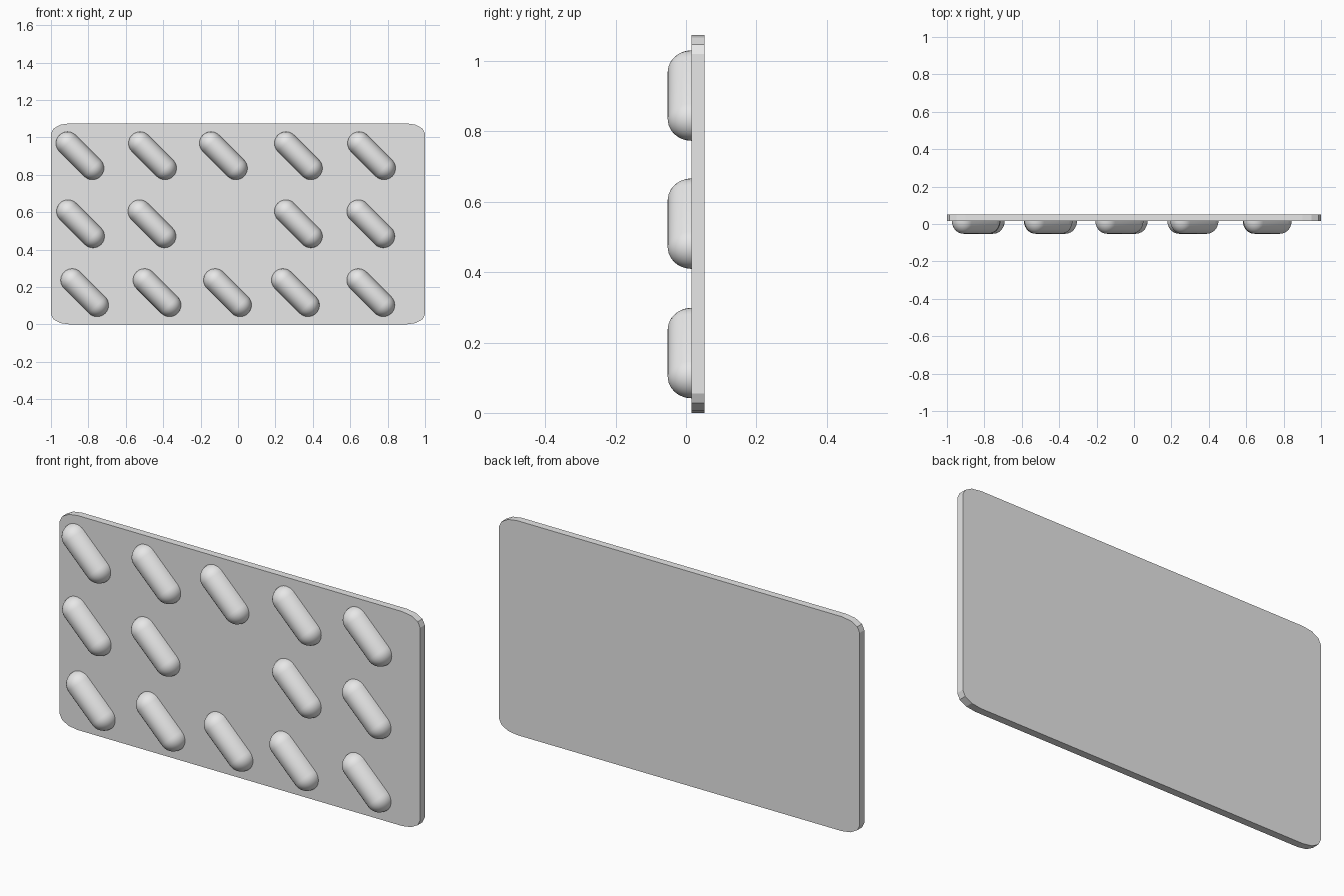
import bpy, bmesh, math
from mathutils import Vector

cube = bpy.data.objects.get("Cube")
if cube:
    bpy.data.objects.remove(cube, do_unlink=True)

grey = bpy.data.materials.new("light grey")
grey.use_nodes = True
colour = (0.8, 0.8, 0.8, 1)
grey.diffuse_color = colour
grey.node_tree.nodes["Principled BSDF"].inputs["Base Color"].default_value = colour


def make_mesh(name, bm):
    mesh = bpy.data.meshes.new(name)
    bm.to_mesh(mesh)
    bm.free()
    mesh.materials.append(grey)
    return mesh


def place(name, mesh):
    obj = bpy.data.objects.new(name, mesh)
    bpy.context.collection.objects.link(obj)
    return obj


# Backing card: a slab with elliptical, three-segment corners
HEIGHT, FRONT, BACK = 1.075, 0.015, 0.052
RX, RZ = 0.1, 0.055
bm = bmesh.new()
outline = []
for corner, (sx, sz) in enumerate([(1, 1), (-1, 1), (-1, -1), (1, -1)]):
    for step in range(4):
        a = math.radians(90 * corner + 30 * step)
        x = sx * (1 - RX) + RX * math.cos(a)
        z = HEIGHT / 2 + sz * (HEIGHT / 2 - RZ) + RZ * math.sin(a)
        outline.append(bm.verts.new((x, FRONT, z)))
face = bm.faces.new(outline)
slab = bmesh.ops.extrude_face_region(bm, geom=[face])
moved = [g for g in slab["geom"] if isinstance(g, bmesh.types.BMVert)]
bmesh.ops.translate(bm, verts=moved, vec=(0, BACK - FRONT, 0))
bmesh.ops.recalc_face_normals(bm, faces=bm.faces)
place("backing_card", make_mesh("backing_card", bm))

# Blister: half a capsule, its profile spun half a turn towards the front
R, HALF, STEPS = 0.062, 0.094, 8
bm = bmesh.new()
profile = []
for side in (-1, 1):
    for i in range(STEPS + 1):
        a = math.pi / 2 * (i / STEPS if side < 0 else 1 - i / STEPS)
        profile.append(bm.verts.new((side * (HALF + R * math.cos(a)), 0, R * math.sin(a))))
edges = [bm.edges.new(pair) for pair in zip(profile, profile[1:])]
bmesh.ops.spin(bm, geom=profile + edges, cent=(0, 0, 0), axis=(1, 0, 0),
               angle=math.pi, steps=16, dvec=(0, 0, 0))
bmesh.ops.remove_doubles(bm, verts=bm.verts, dist=0.0001)
for v in bm.verts:
    v.co.y = -abs(v.co.y)
bm.normal_update()
for f in bm.faces:
    if f.normal.dot(f.calc_center_median()) < 0:
        f.normal_flip()
    f.smooth = True
blister_mesh = make_mesh("blister", bm)

# Rows of blisters, bottom to top, with one missing in the middle
rows = [
    (0.17, (-0.82, -0.433, -0.056, 0.307, 0.71)),
    (0.538, (-0.842, -0.46, 0.323, 0.71)),
    (0.902, (-0.845, -0.457, -0.078, 0.323, 0.714)),
]
for r, (z, columns) in enumerate(rows):
    for c, x in enumerate(columns):
        blister = place(f"blister_{r + 1}_{c + 1}", blister_mesh)
        blister.location = Vector((x, FRONT + 0.001, z))
        blister.rotation_euler.y = math.radians(45)
        blister.scale.y = 1.1
